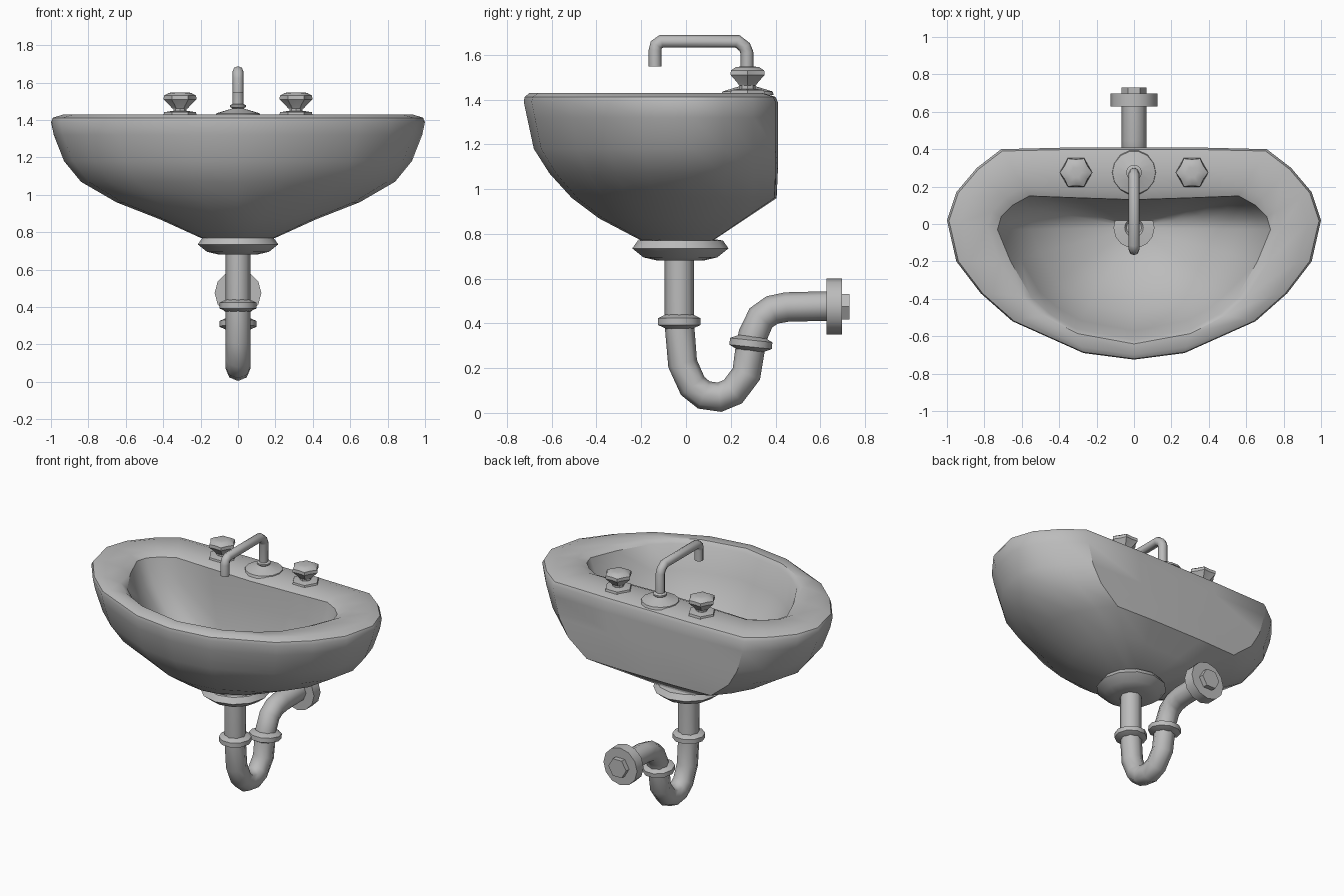
import bpy
import bmesh
from math import radians, pi, sin, cos
from mathutils import Vector, Matrix

if "Cube" in bpy.data.objects:
    bpy.data.objects.remove(bpy.data.objects["Cube"], do_unlink=True)

GREY = (0.5, 0.5, 0.5, 1)
grey = bpy.data.materials.new("plain_grey")
grey.use_nodes = True
grey.diffuse_color = GREY
grey.node_tree.nodes["Principled BSDF"].inputs["Base Color"].default_value = GREY


def finish(name, mesh, angle=40):
    """Link a mesh as a named part with smooth shading and sharp edges."""
    mesh.materials.clear()
    mesh.materials.append(grey)
    mesh.polygons.foreach_set("use_smooth", [True] * len(mesh.polygons))
    mesh.set_sharp_from_angle(angle=radians(angle))
    obj = bpy.data.objects.new(name, mesh)
    bpy.context.collection.objects.link(obj)
    return obj


def loft(name, rings, angle=40):
    """Skin closed rings of equal length and cap both ends."""
    bm = bmesh.new()
    loops = [[bm.verts.new(p) for p in ring] for ring in rings]
    n = len(loops[0])
    for low, high in zip(loops, loops[1:]):
        for i in range(n):
            j = (i + 1) % n
            bm.faces.new((low[i], low[j], high[j], high[i]))
    bm.faces.new(loops[0])
    bm.faces.new(loops[-1])
    bmesh.ops.recalc_face_normals(bm, faces=bm.faces)
    mesh = bpy.data.meshes.new(name)
    bm.to_mesh(mesh)
    bm.free()
    return finish(name, mesh, angle)


def lathe(name, profile, centre, sides=12, lobe=1.0, tilt=0, angle=40):
    """Turn (radius, height) pairs; lobe shrinks every other corner."""
    move = Matrix.Translation(centre) @ Matrix.Rotation(tilt, 4, "X")
    rings = []
    for r, h in profile:
        ring = []
        for i in range(sides):
            a = 2 * pi * i / sides
            k = r * (lobe if i % 2 else 1)
            ring.append(move @ Vector((k * cos(a), k * sin(a), h)))
        rings.append(ring)
    return loft(name, rings, angle)


def tube(name, path, radius, resolution):
    """Round pipe along (y, z) points in the centre plane."""
    curve = bpy.data.curves.new(name + "_path", "CURVE")
    curve.dimensions = "3D"
    curve.bevel_depth = radius
    curve.bevel_resolution = resolution
    curve.use_fill_caps = True
    spline = curve.splines.new("POLY")
    spline.points.add(len(path) - 1)
    for point, (y, z) in zip(spline.points, path):
        point.co = (0, y, z, 1)
    helper = bpy.data.objects.new(name + "_path", curve)
    mesh = bpy.data.meshes.new_from_object(helper)
    bpy.data.objects.remove(helper)
    return finish(name, mesh, 50)


def mirrored(half):
    return half + [(-x, y) for x, y in half[-2:0:-1]]


# Basin outlines: outer edge and bowl opening, back to front
outer = mirrored([(0, .41), (.3, .41), (.71, .40), (.84, .30), (.95, .17), (1, .02),
                  (.95, -.2), (.82, -.37), (.65, -.52), (.27, -.69), (0, -.725)])
opening = mirrored([(0, .13), (.3, .14), (.56, .15), (.65, .1), (.71, .04), (.73, -.03),
                    (.66, -.2), (.55, -.39), (.45, -.48), (.31, -.56), (0, -.62)])

# Outer shell: height, half width, front depth, back depth
shell = [(.77, .2, .2, .12), (.87, .42, .39, .27), (.96, .65, .51, .405),
         (1.07, .84, .61, .41), (1.18, .93, .68, .41), (1.32, .985, .71, .41),
         (1.39, 1, .725, .41)]
rings = []
for z, w, front, back in shell:
    rings.append([(x * w, y * (back / .41 if y > 0 else front / .725), z) for x, y in outer])

# Rolled rim, blending from the outer edge to the opening
for z, t in [(1.412, .04), (1.43, .25), (1.43, .8), (1.405, 1)]:
    rings.append([(a[0] + (b[0] - a[0]) * t, a[1] + (b[1] - a[1]) * t, z)
                  for a, b in zip(outer, opening)])

# Hollow bowl
for z, s in [(1.25, .92), (1.08, .76), (.95, .54), (.87, .33), (.83, .14)]:
    rings.append([(x * s, -.02 + (y + .02) * s, z) for x, y in opening])
loft("basin", rings, 38)

# Drain inside the bowl
lathe("drain_ring", [(.11, .82), (.11, .85), (.05, .853), (.04, .84)], (0, -.02, 0), 14)

# Flange under the basin
lathe("basin_flange", [(.1, .68), (.165, .695), (.215, .735), (.19, .77), (.13, .78)],
      (0, -.025, 0), 12)

# Trap pipe
tube("trap_pipe", [(-.03, .72), (-.03, .4), (-.015, .22), (.03, .12), (.08, .08),
                   (.15, .07), (.21, .095), (.27, .175), (.287, .29), (.3, .35),
                   (.335, .425), (.385, .46), (.45, .473), (.65, .478)], .066, 2)

# Pipe collars
collar = [(.06, -.033), (.1, -.015), (.1, .015), (.06, .033)]
lathe("lower_collar", collar, (0, -.03, .408), 10)
lathe("upper_collar", collar, (0, .29, .31), 10, tilt=radians(-6))

# Wall flange and nut, facing backwards
lathe("wall_flange", [(.125, 0), (.125, .07)], (0, .628, .475), 12, tilt=radians(-90))
lathe("wall_nut", [(.066, 0), (.066, .04)], (0, .69, .475), 6, tilt=radians(-90))

# Spout with its base
lathe("spout_base", [(.12, 1.42), (.115, 1.436), (.045, 1.457), (.03, 1.462),
                     (.042, 1.47), (.042, 1.48), (.025, 1.488)], (0, .275, 0), 14)
tube("spout", [(.272, 1.44), (.272, 1.61), (.262, 1.635), (.23, 1.66), (-.11, 1.66),
               (-.133, 1.645), (-.138, 1.62), (-.138, 1.547)], .029, 2)

# Pair of tap handles
for side, x in (("left", .31), ("right", -.31)):
    lathe(side + "_tap_base", [(.09, 1.42), (.085, 1.442), (.045, 1.448)], (x, .275, 0), 6)
    lathe(side + "_tap_stem", [(.035, 1.43), (.035, 1.48)], (x, .275, 0), 8)
    lathe(side + "_tap_handle", [(.042, 1.462), (.055, 1.478), (.088, 1.51), (.086, 1.53),
                                 (.06, 1.545), (.03, 1.548)], (x, .275, 0), 12, .82)
